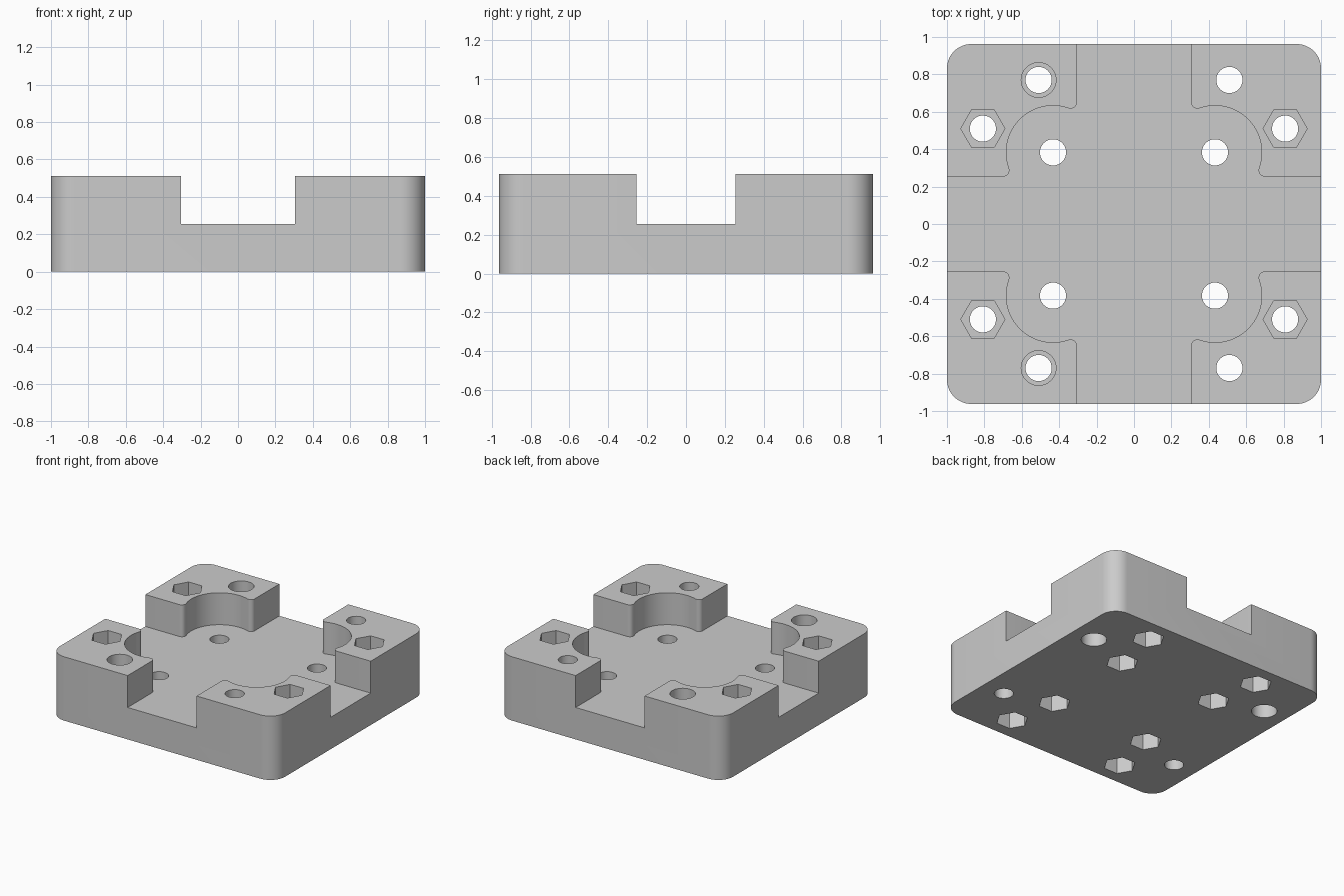
import bpy, bmesh
from math import sin, cos, pi, atan2, sqrt, radians

if "Cube" in bpy.data.objects:
    bpy.data.objects.remove(bpy.data.objects["Cube"], do_unlink=True)

WIDTH, DEPTH, HEIGHT, CORNER = 1.0, 0.962, 0.512, 0.13   # half sizes, full height
FLOOR = HEIGHT / 2                                       # floor of the recess
SLOT_X, SLOT_Y = 0.306, 0.254                            # half widths of the slots
BORE_X, BORE_Y, BORE_R, FILLET = 0.433, 0.383, 0.25, 0.033
HOLE_R, COUNTERBORE_R, NUT_R = 0.07, 0.093, 0.118
OVER = 0.1
QUADRANTS = [(1, 1), (-1, 1), (-1, -1), (1, -1)]

grey = bpy.data.materials.new("plain_grey")
grey.use_nodes = True
grey.diffuse_color = (0.6, 0.6, 0.6, 1)
grey.node_tree.nodes["Principled BSDF"].inputs["Base Color"].default_value = (0.6, 0.6, 0.6, 1)


def arc(cx, cy, r, start, end, steps):
    angles = [start + (end - start) * i / steps for i in range(steps + 1)]
    return [(cx + r * cos(a), cy + r * sin(a)) for a in angles]


def polygon(cx, cy, r, sides):
    return arc(cx, cy, r, 0, 2 * pi, sides)[:-1]


def four_way(points):
    """Mirror a first-quadrant outline into a closed loop."""
    loop = []
    for sx, sy in QUADRANTS:
        part = points if sx * sy > 0 else points[::-1]
        loop += [(x * sx, y * sy) for x, y in part]
    return loop


def prisms(name, items):
    """One object made of upright prisms: (outline, bottom, top)."""
    bm = bmesh.new()
    for outline, low, high in items:
        face = bm.faces.new([bm.verts.new((x, y, low)) for x, y in outline])
        grown = bmesh.ops.extrude_face_region(bm, geom=[face])["geom"]
        verts = [v for v in grown if isinstance(v, bmesh.types.BMVert)]
        bmesh.ops.translate(bm, verts=verts, vec=(0, 0, high - low))
    bmesh.ops.recalc_face_normals(bm, faces=bm.faces[:])
    mesh = bpy.data.meshes.new(name)
    bm.to_mesh(mesh)
    bm.free()
    mesh.materials.append(grey)
    obj = bpy.data.objects.new(name, mesh)
    bpy.context.collection.objects.link(obj)
    return obj


def cut(target, cutter):
    cutter.hide_render = True
    mod = target.modifiers.new("cut", 'BOOLEAN')
    mod.operation = 'DIFFERENCE'
    mod.solver = 'EXACT'
    mod.object = cutter
    bpy.context.view_layer.objects.active = target
    bpy.ops.object.modifier_apply(modifier=mod.name)
    bpy.data.objects.remove(cutter, do_unlink=True)


# Rounded block
corner = arc(WIDTH - CORNER, DEPTH - CORNER, CORNER, 0, pi / 2, 12)
block = prisms("mounting_block", [(four_way(corner), 0, HEIGHT)])

# Cross-shaped recess with a round bore in each inner corner, edges filleted
reach = BORE_R + FILLET
dy1 = SLOT_Y + FILLET - BORE_Y
dx1 = sqrt(reach ** 2 - dy1 ** 2)
dx2 = SLOT_X + FILLET - BORE_X
dy2 = sqrt(reach ** 2 - dx2 ** 2)
a1, a2 = atan2(dy1, dx1), atan2(dy2, dx2)
outline = [(WIDTH + OVER, SLOT_Y)]
outline += arc(BORE_X + dx1, BORE_Y + dy1, FILLET, -pi / 2, a1 - pi, 8)
outline += arc(BORE_X, BORE_Y, BORE_R, a1, a2, 24)[1:-1]
outline += arc(BORE_X + dx2, BORE_Y + dy2, FILLET, a2 - pi, -pi, 8)
outline += [(SLOT_X, DEPTH + OVER)]
cut(block, prisms("recess", [(four_way(outline), FLOOR, HEIGHT + OVER)]))

# Through holes, nut pockets and counterbores for each quadrant
holes, pockets = [], []
top, bottom = HEIGHT + OVER, -OVER
for sx, sy in QUADRANTS:
    inner = (sx * BORE_X, sy * BORE_Y)
    end = (sx * 0.51, sy * 0.77)
    side = (sx * 0.808, sy * 0.51)
    holes += [(polygon(*p, HOLE_R, 40), bottom, top) for p in (inner, end, side)]
    pockets.append((polygon(*inner, NUT_R, 6), bottom, 0.16))
    pockets.append((polygon(*end, NUT_R, 6), bottom, 0.2))
    pockets.append((polygon(*side, NUT_R, 6), HEIGHT - 0.2, top))
    if sx < 0:
        pockets.append((polygon(*end, COUNTERBORE_R, 40), HEIGHT - 0.2, top))
    if sy > 0:
        pockets.append((polygon(*side, COUNTERBORE_R, 40), bottom, 0.2))
cut(block, prisms("holes", holes))
cut(block, prisms("pockets", pockets))

# Smooth the round walls, keep the edges crisp
for obj in bpy.context.selected_objects:
    obj.select_set(False)
block.select_set(True)
bpy.context.view_layer.objects.active = block
bpy.ops.object.shade_smooth_by_angle(angle=radians(30))
